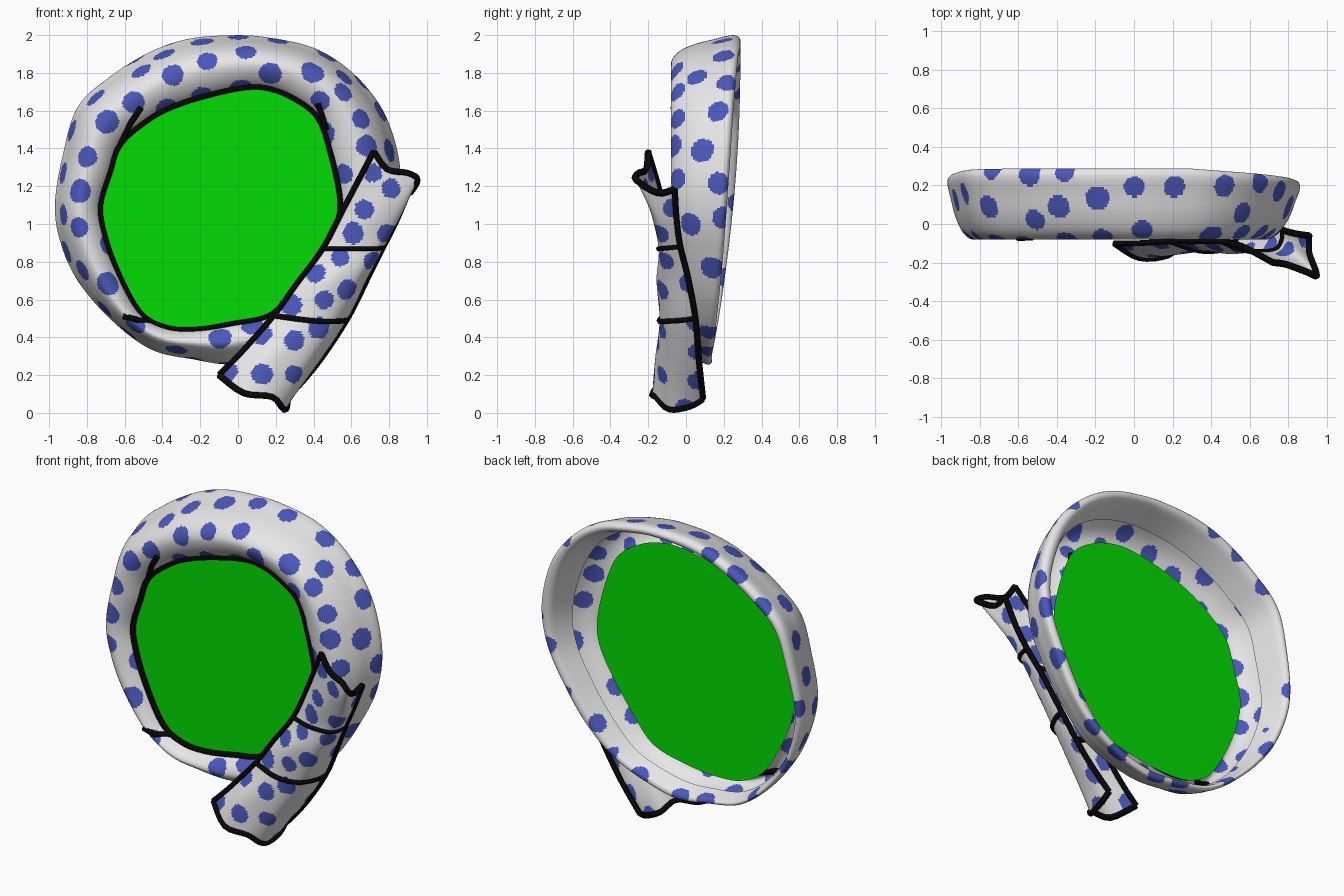
import bpy, math, random
from mathutils import Vector, kdtree

if "Cube" in bpy.data.objects:
    bpy.data.objects.remove(bpy.data.objects["Cube"])

random.seed(4)


def material(name, rgb):
    m = bpy.data.materials.new(name)
    m.diffuse_color = (*rgb, 1)
    m.use_nodes = True
    m.node_tree.nodes["Principled BSDF"].inputs["Base Color"].default_value = m.diffuse_color
    return m


WHITE = material("white_cloth", (0.8, 0.8, 0.8))
BLUE = material("blue_dots", (0.07, 0.1, 0.5))
GREEN = material("green_panel", (0.001, 0.72, 0.001))
BLACK = material("black_trim", (0.002, 0.002, 0.002))


def smooth_path(pts, steps, closed=False):
    """Catmull-Rom resampling of a point list."""
    n = len(pts)
    get = (lambda i: pts[i % n]) if closed else (lambda i: pts[max(0, min(n - 1, i))])
    out = []
    for i in range(n if closed else n - 1):
        a, b, c, d = (get(i + k) for k in (-1, 0, 1, 2))
        for s in range(steps):
            t = s / steps
            out.append(0.5 * (2 * b + (c - a) * t + (2 * a - 5 * b + 4 * c - d) * t * t
                              + (3 * b - a - 3 * c + d) * t ** 3))
    if not closed:
        out.append(pts[-1].copy())
    return out


def mesh_object(name, verts, faces, mats):
    me = bpy.data.meshes.new(name)
    me.from_pydata(verts, [], faces)
    for m in mats:
        me.materials.append(m)
    ob = bpy.data.objects.new(name, me)
    bpy.context.collection.objects.link(ob)
    return ob


def sheet(name, rows, closed):
    """Smooth grid of quads from equally long rows of points."""
    n, w = len(rows), len(rows[0])
    faces = []
    for i in range(n if closed else n - 1):
        k = (i + 1) % n
        for j in range(w - 1):
            faces.append((i * w + j, k * w + j, k * w + j + 1, i * w + j + 1))
    ob = mesh_object(name, [p for r in rows for p in r], faces, [WHITE, BLUE])
    ob.data.polygons.foreach_set("use_smooth", [True] * len(faces))
    return ob


def snap(pts, a, b, axis, sign):
    """Surface point seen at (a, b) when looking along an axis."""
    u, v = [k for k in range(3) if k != axis]
    return min(pts, key=lambda p: (p[u] - a) ** 2 + (p[v] - b) ** 2 - 0.002 * sign * p[axis])


def paint_dots(ob, placed, radius, spacing):
    """Keep separate placed dots, fill the empty areas, then colour the faces."""
    centres = []
    pts = [v.co for v in ob.data.vertices]
    fill = random.sample(pts, min(4000, len(pts)))
    for group, gap in ((placed, 0.125), (fill, spacing)):
        for p in group:
            if all((p - c).length > gap for c in centres):
                centres.append(p)
    tree = kdtree.KDTree(len(centres))
    for i, c in enumerate(centres):
        tree.insert(c, i)
    tree.balance()
    for f in ob.data.polygons:
        _, i, d = tree.find(f.center)
        f.material_index = int(d < radius * (0.9 + 0.04 * (i % 5)))


def trim(name, pts, radius=0.017, closed=False):
    """Black cord along a path."""
    cu = bpy.data.curves.new(name, "CURVE")
    cu.dimensions = "3D"
    cu.bevel_depth = radius
    cu.bevel_resolution = 1
    cu.use_fill_caps = True
    sp = cu.splines.new("POLY")
    sp.points.add(len(pts) - 1)
    for q, p in zip(sp.points, pts):
        q.co = (*p, 1)
    sp.use_cyclic_u = closed
    cu.materials.append(BLACK)
    ob = bpy.data.objects.new(name, cu)
    bpy.context.collection.objects.link(ob)
    bpy.ops.object.select_all(action="DESELECT")
    ob.select_set(True)
    bpy.context.view_layer.objects.active = ob
    bpy.ops.object.convert(target="MESH")


# Padded ring: outer x, z and opening x, z at each station
STATIONS = [
    (-.97, 1.10, -.73, 1.10), (-.93, 1.36, -.68, 1.27), (-.85, 1.62, -.62, 1.43),
    (-.68, 1.78, -.45, 1.57), (-.47, 1.91, -.30, 1.64), (-.27, 1.98, -.13, 1.69),
    (-.05, 2.00, .01, 1.72), (.15, 1.99, .13, 1.725), (.41, 1.93, .27, 1.68),
    (.62, 1.79, .42, 1.57), (.78, 1.58, .49, 1.38), (.86, 1.30, .54, 1.15),
    (.84, 1.05, .53, 1.02), (.74, .82, .45, .87), (.58, .57, .31, .68),
    (.36, .38, .18, .52), (.02, .26, -.03, .47), (-.25, .285, -.22, .44),
    (-.47, .34, -.38, .45), (-.68, .50, -.52, .53), (-.85, .70, -.64, .75),
    (-.94, .90, -.71, .95)]
# Hollow cross-section: share of the way to the opening, depth
SECTION = [(1, 0), (.88, -.04), (.72, -.07), (.55, -.08), (.4, -.06), (.27, -.015),
           (.16, .06), (.08, .15), (.01, .23), (.02, .27), (.1, .288), (.2, .27),
           (.29, .2), (.4, .1)]
profile = smooth_path([Vector(p) for p in SECTION], 6)
around = smooth_path([Vector(s) for s in STATIONS], 28, closed=True)


def ring_point(s, f, y):
    x, z = s[0] + (s[2] - s[0]) * f, s[1] + (s[3] - s[1]) * f
    if y > 0:  # the ring gets shallower toward the bottom and the right
        t = min(1, max(0, (s[1] - .3) / 1.6))
        y *= (1 - .52 * (1 - t) ** 2) * (1 - .25 * max(0, s[0] - .3))
    return Vector((x, y, z))


ring = sheet("padded_ring", [[ring_point(s, f, y) for f, y in profile] for s in around], True)
FRONT_DOTS = [
    (-.16, 1.87), (.04, 1.92), (-.35, 1.79), (.17, 1.79), (.40, 1.81), (.43, 1.65),
    (-.51, 1.81), (-.55, 1.64), (-.76, 1.67), (-.69, 1.54), (.56, 1.70), (.66, 1.56),
    (.76, 1.60), (.68, 1.41), (.81, 1.39), (.56, 1.27), (-.80, 1.36), (-.88, 1.50),
    (-.93, 1.27), (-.84, 1.18), (-.85, .98), (-.93, 1.05), (-.83, .75), (-.91, .85),
    (-.69, .69), (-.71, .55), (-.55, .46), (-.33, .33), (-.10, .40)]
TOP_DOTS = [(-.19, .14), (0, .2), (.21, .19), (.47, .19), (-.39, .09), (-.6, .07),
            (-.55, .26), (-.36, .28), (.36, .01), (.57, .06)]
SIDE_DOTS = [(.16, 1.61), (.15, 1.43), (.17, 1.22), (.2, 1.03), (.14, .77)]
pts = [v.co.copy() for v in ring.data.vertices][::2]
dots = [snap(pts, x, z, 1, -1) for x, z in FRONT_DOTS]
dots += [snap(pts, x, y, 2, 1) for x, y in TOP_DOTS]
dots += [snap(pts, y, z, 0, 1) for y, z in SIDE_DOTS]
paint_dots(ring, dots, .06, .175)

# Flat panel closing the opening
edge = [ring_point(s, .79, 0) + Vector((0, .015, 0)) for s in around[::6]]
mesh_object("green_panel", edge, [tuple(range(len(edge)))[::-1]], [GREEN])

# Cord round the opening and short crease marks
trim("opening_trim", [ring_point(s, 1, -.004) for s in around[::7]], .018, True)
CREASES = [[(-.63, 1.42), (-.57, 1.54), (-.52, 1.62)],
           [(.47, 1.50), (.44, 1.58), (.42, 1.64)],
           [(-.46, .49), (-.53, .49), (-.61, .515)]]
for c in CREASES:
    trim("crease_mark", [snap(pts, x, z, 1, -1) for x, z in c], .018)

# Sash: left edge, two front points, right fold, side, back right edge
SASH = [
    [(.72, -.20, 1.385), (.79, -.21, 1.29), (.90, -.25, 1.27), (.95, -.265, 1.235),
     (.91, -.15, 1.165), (.91, -.06, 1.185)],
    [(.57, -.12, 1.10), (.68, -.17, 1.06), (.77, -.18, 1.04), (.84, -.16, 1.02),
     (.85, -.10, 1.02), (.84, -.05, 1.02)],
    [(.45, -.09, .87), (.57, -.135, .87), (.67, -.145, .87), (.74, -.13, .87),
     (.77, -.08, .875), (.77, -.03, .88)],
    [(.31, -.09, .68), (.46, -.15, .70), (.56, -.15, .705), (.64, -.12, .71),
     (.68, -.05, .715), (.69, .01, .72)],
    [(.19, -.09, .515), (.33, -.135, .495), (.44, -.135, .485), (.52, -.10, .485),
     (.57, -.02, .49), (.58, .05, .50)],
    [(.02, -.10, .32), (.15, -.16, .295), (.27, -.15, .27), (.36, -.11, .25),
     (.41, -.02, .25), (.42, .07, .26)],
    [(-.10, -.10, .20), (.03, -.175, .105), (.18, -.16, .085), (.24, -.09, .02),
     (.26, .02, .035), (.26, .09, .075)]]
across = [smooth_path([Vector(p) for p in row], 12) for row in SASH]
columns = [smooth_path(list(col), 18) for col in zip(*across)]
rows = [list(r) for r in zip(*columns)]
sash = sheet("sash", rows, False)
SASH_DOTS = [
    (.71, 1.27), (.81, 1.19), (.67, 1.08), (.79, .95), (.61, .95), (.54, .82), (.71, .80),
    (.42, .74), (.58, .65), (.29, .57), (.46, .60), (.13, .41), (.30, .39), (.13, .20),
    (.43, .45), (.30, .21), (-.05, .22)]
spts = [v.co.copy() for v in sash.data.vertices]
paint_dots(sash, [snap(spts, x, z, 1, -1) for x, z in SASH_DOTS], .055, .175)

# Cords on the sash edges and its two folds
trim("sash_left_trim", columns[0][::4])
trim("sash_right_trim", columns[-1][::4])
for name, k, r in (("sash_top_trim", 0, .018), ("sash_upper_fold", 36, .014),
                   ("sash_lower_fold", 72, .016), ("sash_bottom_trim", 108, .018)):
    trim(name, rows[k][::3], r)
